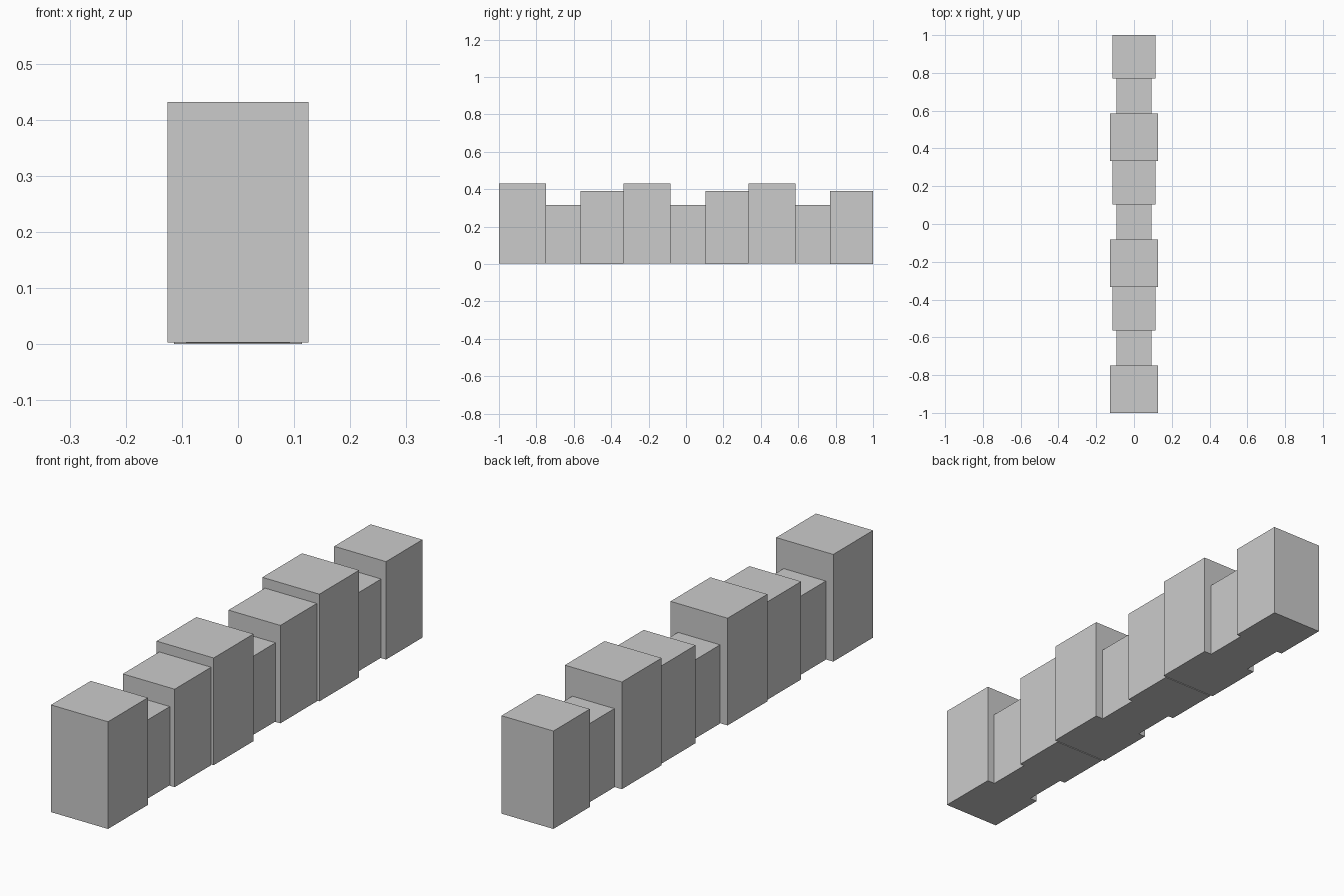
import bpy

default = bpy.data.objects.get("Cube")
if default:
    bpy.data.objects.remove(default, do_unlink=True)


def block(name, width, front, depth, bottom, top):
    """Add a box that starts at y = front and runs backwards by depth."""
    bpy.ops.mesh.primitive_cube_add(
        size=1, location=(0, front + depth / 2, (bottom + top) / 2))
    obj = bpy.context.object
    obj.name = name
    obj.scale = (width, depth, top - bottom)
    bpy.ops.object.transform_apply(location=False, rotation=False, scale=True)
    return obj


# Each group: name, width, depth, bottom, top
GROUP = (
    ("tall_block", 0.252, 0.251, 0.003, 0.431),
    ("short_block", 0.186, 0.186, 0.002, 0.316),
    ("medium_block", 0.229, 0.2297, 0.0, 0.391),
)

# Row of three repeating groups, from front to back
y = -1.0
for number in range(1, 4):
    for name, width, depth, bottom, top in GROUP:
        block(f"{name}_{number}", width, y, depth, bottom, top)
        y += depth
